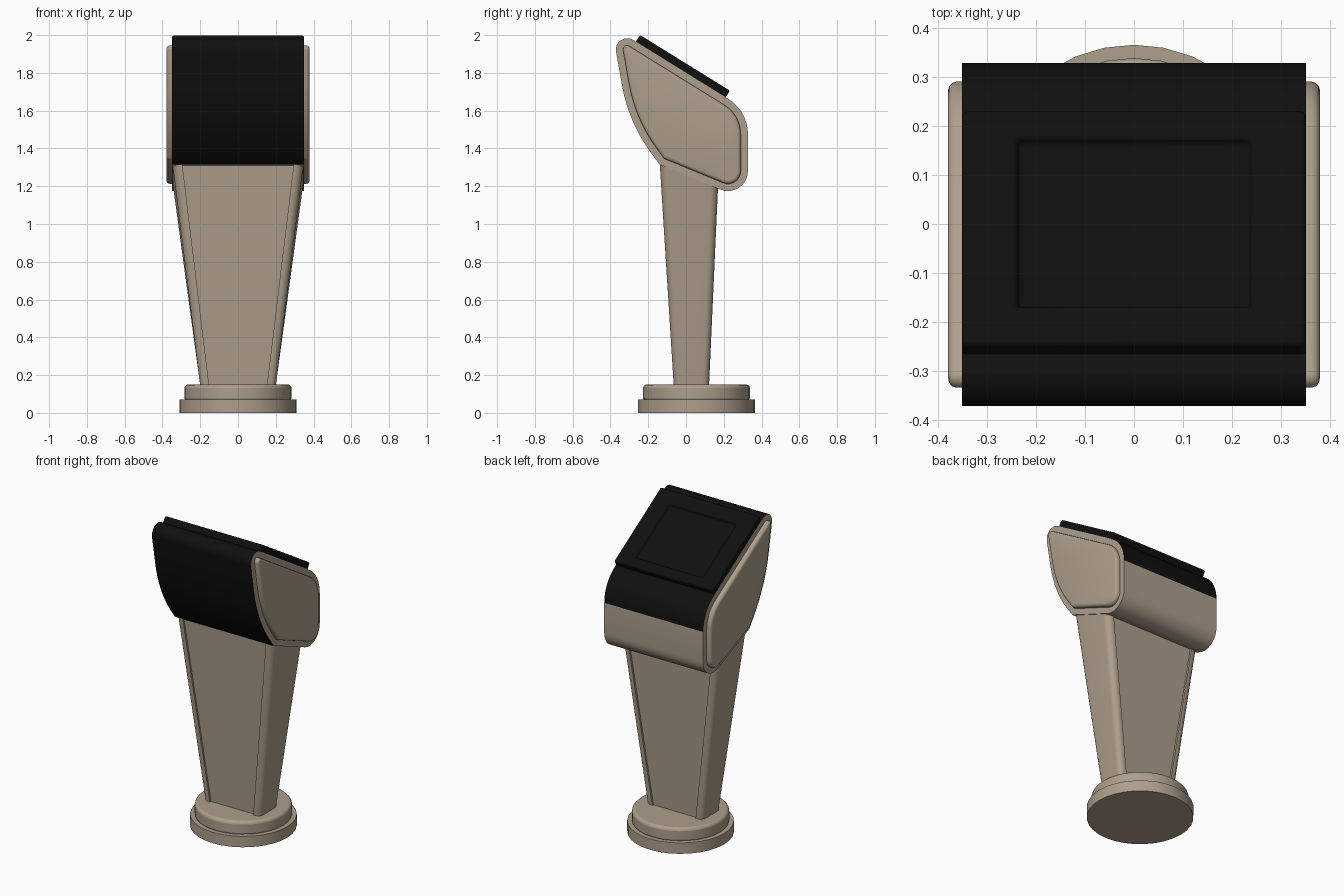
import bpy, bmesh, math
from mathutils import Vector

if "Cube" in bpy.data.objects:
    bpy.data.objects.remove(bpy.data.objects["Cube"])


def material(name, rgb):
    m = bpy.data.materials.new(name)
    m.diffuse_color = (*rgb, 1)
    m.use_nodes = True
    m.node_tree.nodes["Principled BSDF"].inputs["Base Color"].default_value = m.diffuse_color
    return m


BEIGE = material("beige", (0.42, 0.345, 0.26))
BLACK = material("black", (0.005, 0.005, 0.005))


def finish(ob, bevel=0, segments=3):
    bpy.ops.object.select_all(action='DESELECT')
    ob.select_set(True)
    bpy.context.view_layer.objects.active = ob
    if bevel:
        b = ob.modifiers.new("bevel", 'BEVEL')
        b.width, b.segments, b.limit_method = bevel, segments, 'ANGLE'
    bpy.ops.object.shade_smooth_by_angle(angle=math.radians(35))


def loft(name, rings, mats, bevel=0, black_faces=()):
    """Skin a stack of equal-length rings and cap both ends."""
    bm = bmesh.new()
    vs = [[bm.verts.new(p) for p in r] for r in rings]
    n = len(rings[0])
    for a, b in zip(vs, vs[1:]):
        for i in range(n):
            j = (i + 1) % n
            f = bm.faces.new((a[i], a[j], b[j], b[i]))
            f.material_index = int(i in black_faces)
    bm.faces.new(vs[0])
    bm.faces.new(vs[-1])
    bmesh.ops.recalc_face_normals(bm, faces=bm.faces)
    me = bpy.data.meshes.new(name)
    bm.to_mesh(me)
    bm.free()
    for m in mats:
        me.materials.append(m)
    ob = bpy.data.objects.new(name, me)
    bpy.context.collection.objects.link(ob)
    finish(ob, bevel)
    return ob


def rounded(corners, inset=0, seg=8):
    """Counter-clockwise 2D corners (a, b, radius) -> inset, filleted outline."""
    pts = [Vector(c[:2]) for c in corners]
    out, n = [], len(pts)
    for i, p in enumerate(pts):
        d0 = (p - pts[i - 1]).normalized()
        d1 = (pts[(i + 1) % n] - p).normalized()
        turn = d0.angle(d1)
        n0, n1 = Vector((-d0.y, d0.x)), Vector((-d1.y, d1.x))
        bis = (n0 + n1) / (1 + n0.dot(n1))
        r = max(corners[i][2] - inset, 0.012 if inset else 0)
        q = p + bis * inset
        if r == 0:
            out.append(q)
            continue
        c = q + bis * r
        a0 = math.atan2(-n0.y, -n0.x)
        for k in range(seg + 1):
            a = a0 + turn * k / seg
            out.append(c + r * Vector((math.cos(a), math.sin(a))))
    return out


# Round foot: two stacked discs
for name, r, z0, z1, bev in (("base_lower", 0.31, 0, 0.07, 0),
                             ("base_upper", 0.283, 0.06, 0.15, 0.018)):
    bpy.ops.mesh.primitive_cylinder_add(vertices=32, radius=r, depth=z1 - z0,
                                        location=(0, 0.055, (z0 + z1) / 2))
    ob = bpy.context.object
    ob.name = name
    ob.data.materials.append(BEIGE)
    finish(ob, bev)


# Tapered stem: rounded side posts and a recessed panel between them
def top_z(y):
    return 1.335 - 0.4125 * (y + 0.14)


def section(x0, x1, y0, y1, r, z=None):
    c = [(x0, y0, 0), (x1, y0, r), (x1, y1, r), (x0, y1, 0)]
    return [(p.x, p.y, top_z(p.y) if z is None else z) for p in rounded(c)]


lower = section(0.153, 0.2, -0.065, 0.122, 0.035, 0.145)
upper = section(0.297, 0.347, -0.14, 0.17, 0.042)
for side, s in (("right", 1), ("left", -1)):
    rings = [[(s * x, y, z) for x, y, z in r] for r in (lower, upper)]
    loft("stem_post_" + side, rings, [BEIGE])
loft("stem_panel", [section(-0.16, 0.16, -0.053, 0.11, 0, 0.145),
                    section(-0.305, 0.305, -0.128, 0.158, 0)], [BEIGE])

# Head: side profile (y, z, fillet radius) extruded across x
PROFILE = [(-0.394, 2.045, 0.06), (-0.304, 1.538, 0.85), (-0.14, 1.315, 0),
           (0.328, 1.122, 0.106), (0.328, 1.598, 0.22)]


def head_ring(x, inset=0):
    return [(x, p.x, p.y) for p in rounded(PROFILE, inset)]


front = set(range(0, 18))          # front shell
top = set(range(28, 37))           # rear shoulder and top
loft("head_body", [head_ring(-0.35), head_ring(0.35)], [BEIGE, BLACK],
     black_faces=front | top)

# Raised cheek plates with softened rim
for side, s in (("right", 1), ("left", -1)):
    steps = ((0.345, 0.038), (0.362, 0.038), (0.371, 0.041),
             (0.377, 0.048), (0.379, 0.057))
    loft("cheek_plate_" + side, [head_ring(s * x, i) for x, i in steps], [BEIGE])

# Sloped display slab with sunken screen
origin = Vector((0, -0.265, 1.966))
along = Vector((0, 0.85, -0.527)).normalized()
normal = Vector((0, 0.527, 0.85)).normalized()


def slab_ring(x, s0, s1, h):
    return [Vector((px, 0, 0)) + origin + along * s + normal * h
            for px, s in ((-x, s0), (x, s0), (x, s1), (-x, s1))]


loft("display_slab", [slab_ring(0.35, 0, 0.56, -0.01),
                      slab_ring(0.35, 0, 0.56, 0.041),
                      slab_ring(0.24, 0.09, 0.495, 0.041),
                      slab_ring(0.235, 0.095, 0.49, 0.018)], [BLACK], bevel=0.01)
